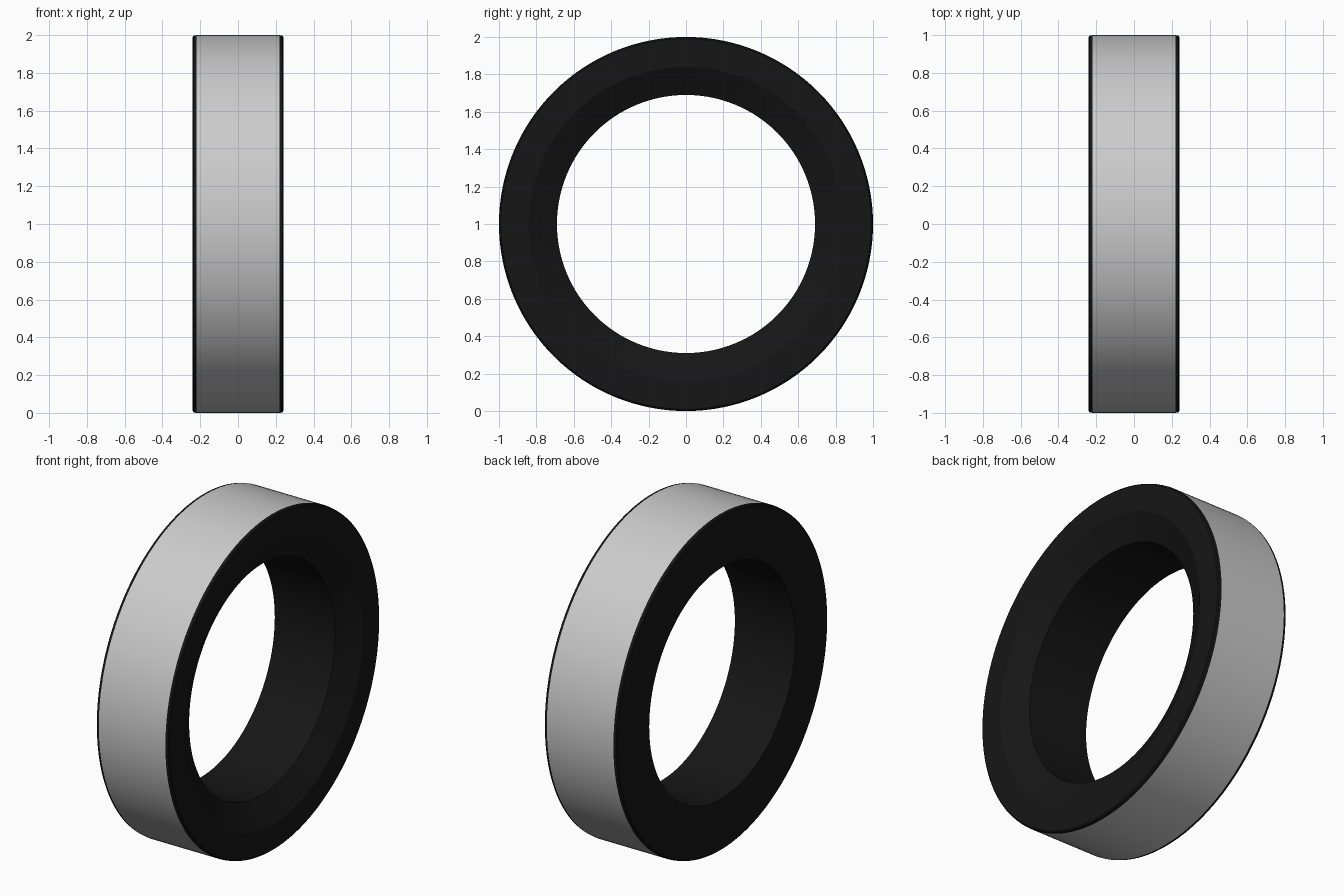
import bpy, math

if "Cube" in bpy.data.objects:
    bpy.data.objects.remove(bpy.data.objects["Cube"])

SEG = 128

black = bpy.data.materials.new("black_rubber")
black.diffuse_color = (0.008, 0.008, 0.008, 1)
black.use_nodes = True
black.node_tree.nodes["Principled BSDF"].inputs["Base Color"].default_value = black.diffuse_color


def revolve(name, profile, mat=None):
    """Sweep an open (x, radius) profile around the x axis at z = 1."""
    n = len(profile)
    verts = []
    for i in range(SEG):
        a = 2 * math.pi * i / SEG
        verts += [(x, r * math.cos(a), 1 + r * math.sin(a)) for x, r in profile]
    faces = []
    for i in range(SEG):
        j = (i + 1) % SEG
        for k in range(n - 1):
            faces.append((i * n + k, i * n + k + 1, j * n + k + 1, j * n + k))
    mesh = bpy.data.meshes.new(name)
    mesh.from_pydata(verts, [], faces)
    obj = bpy.data.objects.new(name, mesh)
    bpy.context.collection.objects.link(obj)
    if mat:
        mesh.materials.append(mat)
    bpy.ops.object.select_all(action='DESELECT')
    obj.select_set(True)
    bpy.context.view_layer.objects.active = obj
    bpy.ops.object.shade_smooth_by_angle(angle=math.radians(25))
    return obj


# Grey outer band
revolve("tread_band", [(0.22, 1.0), (-0.22, 1.0)])

# Black sidewalls and bore, flared on the +x side only
revolve("ring_body", [
    (-0.22, 1.0), (-0.235, 0.997), (-0.24, 0.99),
    (-0.24, 0.69), (0.16, 0.69), (0.24, 0.84),
    (0.24, 0.99), (0.235, 0.997), (0.22, 1.0)], black)
